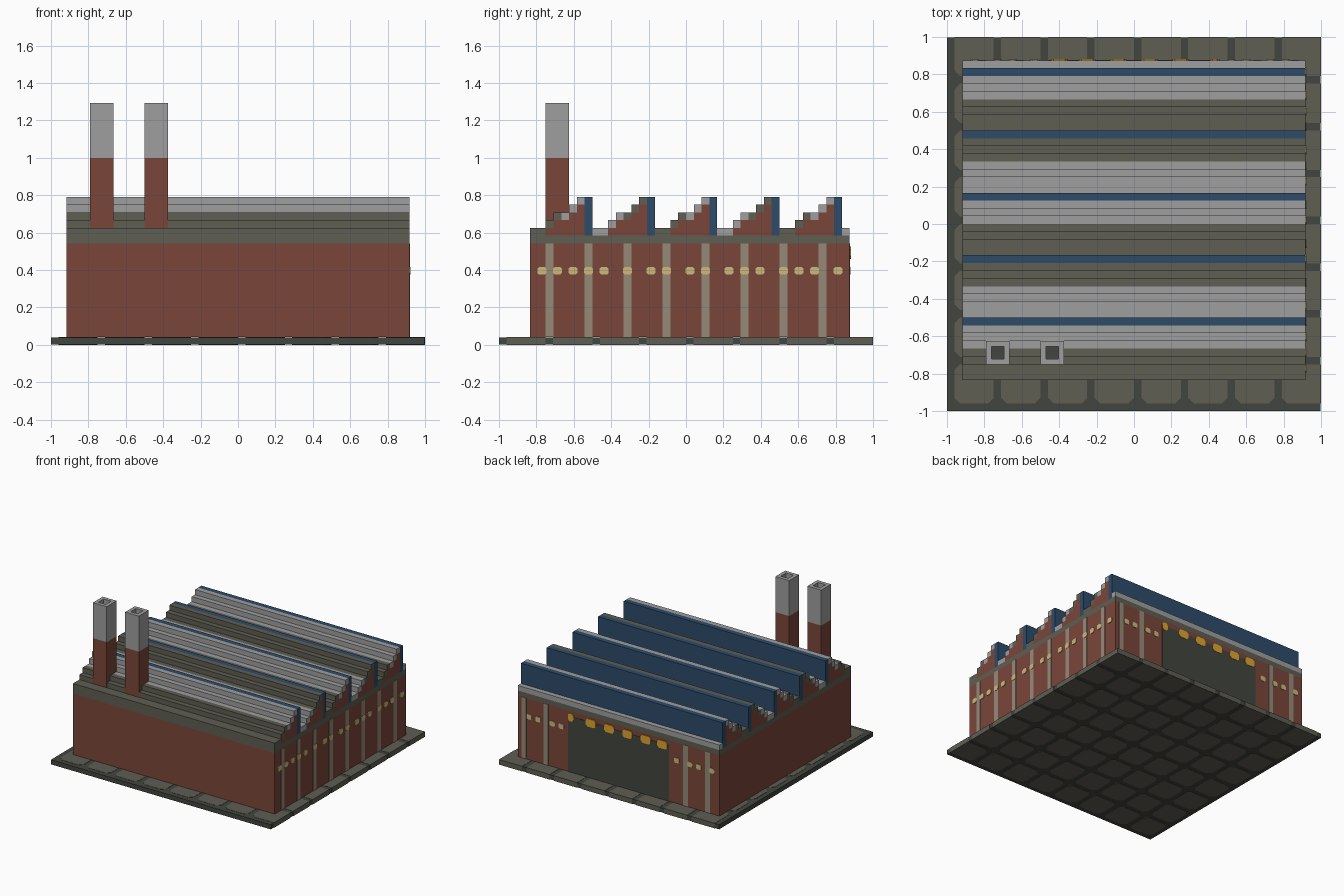
import bpy
import bmesh
from mathutils import Vector

if "Cube" in bpy.data.objects:
    bpy.data.objects.remove(bpy.data.objects["Cube"], do_unlink=True)

U = 1 / 24  # module: the model is 48 modules wide


def g(i):
    """Module index to x or y coordinate."""
    return -1 + i * U


def material(name, r, g_, b):
    lin = [((c / 255 + 0.055) / 1.055) ** 2.4 for c in (r, g_, b)] + [1]
    m = bpy.data.materials.new(name)
    m.use_nodes = True
    m.diffuse_color = lin
    m.node_tree.nodes["Principled BSDF"].inputs["Base Color"].default_value = lin
    return m


BRICK = material("brick red", 122, 70, 58)
OLIVE = material("olive stone", 95, 94, 83)
LIGHT = material("light grey", 160, 159, 159)
DARK = material("dark grey", 66, 69, 63)
BLUE = material("glazing blue", 45, 76, 106)
PALE = material("pale pilaster", 150, 138, 121)
YELLOW = material("window yellow", 205, 185, 125)
ORANGE = material("lamp orange", 222, 165, 48)


def finish(name, bm, *mats):
    bmesh.ops.recalc_face_normals(bm, faces=bm.faces)
    me = bpy.data.meshes.new(name)
    bm.to_mesh(me)
    bm.free()
    for m in mats:
        me.materials.append(m)
    ob = bpy.data.objects.new(name, me)
    bpy.context.collection.objects.link(ob)
    return ob


def add_box(bm, x0, x1, y0, y1, z0, z1):
    verts = bmesh.ops.create_cube(bm, size=1)["verts"]
    bmesh.ops.scale(bm, vec=(x1 - x0, y1 - y0, z1 - z0), verts=verts)
    bmesh.ops.translate(bm, vec=((x0 + x1) / 2, (y0 + y1) / 2, (z0 + z1) / 2), verts=verts)


def boxes(name, mat, items):
    bm = bmesh.new()
    for b in items:
        add_box(bm, *b)
    return finish(name, bm, mat)


def add_prism(bm, points, offset):
    face = bm.faces.new([bm.verts.new(p) for p in points])
    ext = bmesh.ops.extrude_face_region(bm, geom=[face])["geom"]
    bmesh.ops.translate(bm, vec=offset, verts=[v for v in ext if isinstance(v, bmesh.types.BMVert)])


def chamfered(x0, x1, y0, y1, c, limit=9):
    """Rectangle outline with cut corners, square where it meets the limit."""
    pts = []
    for x, y, sx, sy, swap in ((x0, y0, 1, 1, False), (x1, y0, -1, 1, True),
                               (x1, y1, -1, -1, False), (x0, y1, 1, -1, True)):
        if x >= limit or y >= limit:
            pts.append((x, y))
        else:
            pair = [(x, y + sy * c), (x + sx * c, y)]
            pts += pair[::-1] if swap else pair
    return pts


# Paved base: dark joint slab with slabs of paving standing just proud
boxes("base_joints", DARK, [(-1, 0.998, -1, 0.998, 0.002, U - 0.002)])
bm = bmesh.new()
for i in range(8):
    for j in range(8):
        x, y = -1 + i * 0.25, -1 + j * 0.25
        outline = chamfered(x + 0.04, x + 0.25, y + 0.04, y + 0.25, 0.03, 0.999)
        add_prism(bm, [(px, py, 0) for px, py in outline], Vector((0, 0, U)))
finish("paving_slabs", bm, OLIVE)

# Walls and cornice
X0, X1, Y0, Y1 = g(2), g(46), g(4), g(45)
boxes("brick_walls", BRICK, [(X0, X1, Y0, Y1, U, 13 * U)])
boxes("cornice", OLIVE, [(X0, X1, Y0, Y1, 13 * U, 14 * U)])

# Sawtooth roof: one strip per module, five teeth of eight strips
tops = [15, 15, 16, 17, 17, 18, 19, 19]
caps = {True: [], False: []}
core, glazing = [], []
for j in range(4, 45):
    k = (j - 4) % 8
    top = tops[k]
    y0, y1 = g(j), g(j + 1)
    if k == 7:
        glazing.append((X0, X1, y0, y1, 14 * U, top * U))
        continue
    caps[(j // 8) % 2 == 1].append((X0, X1, y0, y1, (top - 1) * U, top * U))
    if top > 15:
        core.append((X0, X1, y0, y1, 14 * U, (top - 1) * U))
boxes("roof_steps_light", LIGHT, caps[True])
boxes("roof_steps_olive", OLIVE, caps[False])
boxes("roof_brick_core", BRICK, core)
boxes("roof_glazing", BLUE, glazing)

# Chimneys: brick shaft and grey top with a dark flue
for n, i in (("right", 5), ("centre", 12)):
    x0, x1, y0, y1 = g(i), g(i + 3), g(6) - 0.002, g(9)
    boxes("chimney_shaft_" + n, BRICK, [(x0, x1, y0, y1, 15 * U, 24 * U)])
    bm = bmesh.new()
    add_box(bm, x0, x1, y0, y1, 24 * U, 31 * U)
    bm.normal_update()
    top = max(bm.faces, key=lambda f: f.calc_center_median().z)
    bmesh.ops.inset_region(bm, faces=[top], thickness=U)
    ext = bmesh.ops.extrude_discrete_faces(bm, faces=[top])["faces"][0]
    walls_top = [v.co.copy() for v in ext.verts]
    bmesh.ops.translate(bm, vec=(0, 0, -6 * U), verts=ext.verts)
    ext.material_index = 1
    # Flue walls join the rim to the floor
    low = list(ext.verts)
    high = [min((v for v in bm.verts if v not in low), key=lambda v: (v.co - c).length) for c in walls_top]
    for a in range(4):
        b = (a + 1) % 4
        if not bm.faces.get((low[a], low[b], high[b], high[a])):
            bm.faces.new((low[a], low[b], high[b], high[a]))
    finish("chimney_top_" + n, bm, LIGHT, DARK)

# Pilasters on the left side wall and the back wall
E = 0.003
boxes("side_pilasters", PALE, [(X1 - 0.005, X1 + E, g(6 + 5 * k), g(7 + 5 * k), U, 13 * U) for k in range(8)])
boxes("back_pilasters", PALE, [(x - U / 2, x + U / 2, Y1 - 0.005, Y1 + E, U, 13 * U)
                               for x in (0.86, 0.66, -0.61, -0.81)])

# Small lit windows with cut corners
H = 9.5 * U
bm = bmesh.new()
for i in (5, 7, 9, 11, 13, 16, 19, 21, 24, 26, 29, 31, 33, 36, 38, 40, 43):
    c = g(i + 0.5)
    o = chamfered(c - 0.024, c + 0.024, H - 0.021, H + 0.021, 0.01)
    add_prism(bm, [(X1 - 0.002, y, z) for y, z in o], Vector((0.007, 0, 0)))
finish("side_windows", bm, YELLOW)
bm = bmesh.new()
for c in (0.81, 0.73, 0.60, 0.52, -0.53, -0.65, -0.73, -0.85):
    o = chamfered(c - 0.024, c + 0.024, H - 0.021, H + 0.021, 0.01)
    add_prism(bm, [(x, Y1 - 0.002, z) for x, z in o], Vector((0, 0.007, 0)))
finish("back_windows", bm, YELLOW)

# Loading door and the row of lamps over it
boxes("loading_door", DARK, [(-11 * U, 11 * U, Y1 - 0.005, Y1 + E, U, 12 * U)])
bm = bmesh.new()
for c, w in ((0.432, 0.026), (0.25, 0.045), (0.083, 0.045), (-0.083, 0.045), (-0.25, 0.045), (-0.4, 0.045)):
    o = chamfered(c - w, c + w, 0.46, 0.525, 0.015)
    add_prism(bm, [(x, Y1 - 0.002, z) for x, z in o], Vector((0, 0.008, 0)))
finish("door_lamps", bm, ORANGE)
